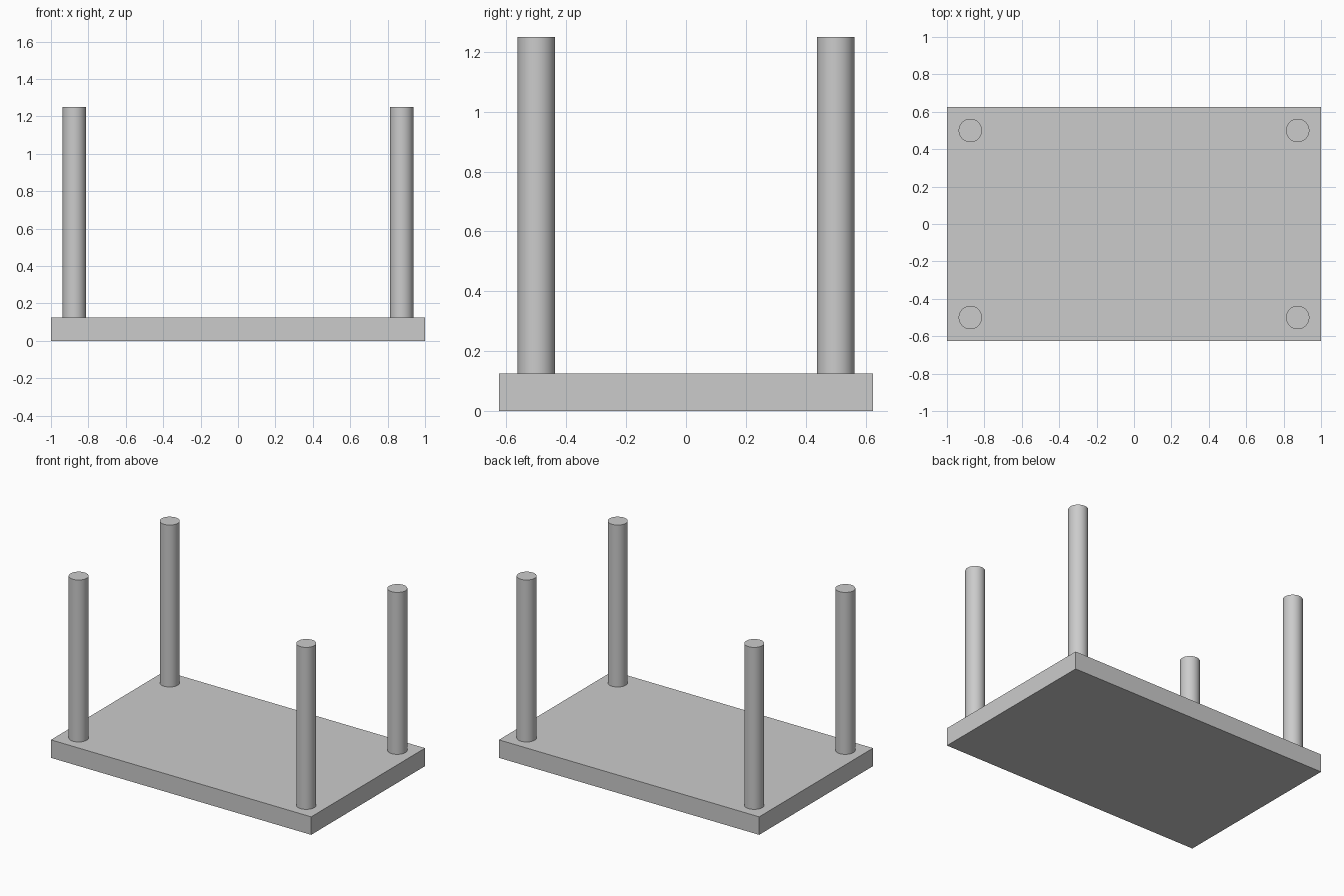
import bpy

cube = bpy.data.objects.get("Cube")
if cube:
    bpy.data.objects.remove(cube, do_unlink=True)

LENGTH, WIDTH, THICK = 2.0, 1.25, 0.125
HEIGHT, LEG_RADIUS = 1.25, 0.0625
LEG_X, LEG_Y = 0.875, 0.5

# One plain grey for every part
grey = bpy.data.materials.new("plain_grey")
grey.use_nodes = True
colour = (0.6, 0.6, 0.6, 1.0)
grey.diffuse_color = colour
grey.node_tree.nodes["Principled BSDF"].inputs["Base Color"].default_value = colour


def finish(name):
    obj = bpy.context.object
    obj.name = obj.data.name = name
    obj.data.materials.append(grey)
    return obj


# Table top, lying flat on the ground
bpy.ops.mesh.primitive_cube_add(size=1, location=(0, 0, THICK / 2))
top = finish("table_top")
top.scale = (LENGTH, WIDTH, THICK)
bpy.ops.object.transform_apply(location=False, rotation=False, scale=True)

# Four round legs pointing up from the corners
for side, sx in (("right", -1), ("left", 1)):
    for end, sy in (("front", -1), ("back", 1)):
        bpy.ops.mesh.primitive_cylinder_add(
            vertices=64, radius=LEG_RADIUS, depth=HEIGHT - THICK,
            location=(sx * LEG_X, sy * LEG_Y, (HEIGHT + THICK) / 2))
        finish(f"{end}_{side}_leg")
        bpy.ops.object.shade_smooth_by_angle()
